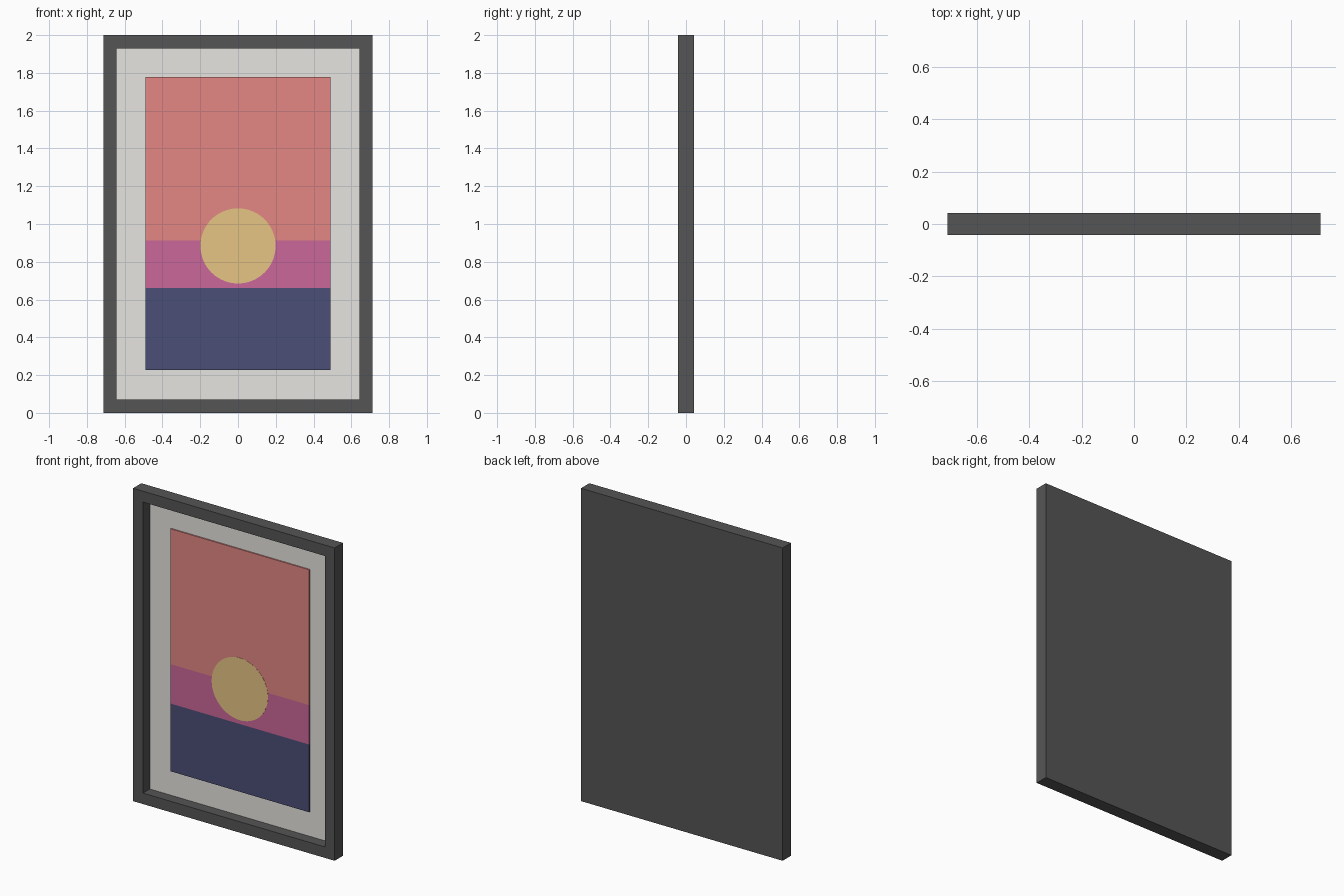
import bpy, bmesh, math
from mathutils import Matrix

if "Cube" in bpy.data.objects:
    bpy.data.objects.remove(bpy.data.objects["Cube"])


def material(name, r, g, b):
    m = bpy.data.materials.new(name)
    lin = [((c / 255 + 0.055) / 1.055) ** 2.4 for c in (r, g, b)]
    m.diffuse_color = (*lin, 1)
    m.use_nodes = True
    m.node_tree.nodes["Principled BSDF"].inputs["Base Color"].default_value = m.diffuse_color
    return m


CHARCOAL = material("charcoal", 85, 85, 85)
OFF_WHITE = material("off_white", 233, 231, 226)
CORAL = material("coral", 227, 135, 132)
MAGENTA = material("magenta", 203, 104, 154)
NAVY = material("navy", 75, 79, 118)
GOLD = material("gold", 231, 197, 133)


def finish(name, bm, *mats):
    me = bpy.data.meshes.new(name)
    bm.to_mesh(me)
    bm.free()
    for m in mats:
        me.materials.append(m)
    ob = bpy.data.objects.new(name, me)
    bpy.context.collection.objects.link(ob)
    return ob


def box(x, y0, y1, z0, z1):
    bm = bmesh.new()
    size = Matrix.Diagonal((2 * x, y1 - y0, z1 - z0, 1))
    place = Matrix.Translation((0, (y0 + y1) / 2, (z0 + z1) / 2))
    bmesh.ops.create_cube(bm, size=1, matrix=place @ size)
    return bm


DEPTH = 0.042    # half thickness of the frame
MAT_Y = 0.027    # front of the recessed mat
ART_Y = 0.019    # front of the picture

# Frame: a slab whose front is inset and pushed back to form the recess
bm = box(0.713, -DEPTH, DEPTH, 0, 2)
bm.normal_update()
front = min(bm.faces, key=lambda f: f.calc_center_median().y)
bmesh.ops.inset_region(bm, faces=[front], thickness=0.07, use_even_offset=True)
recess = bmesh.ops.extrude_discrete_faces(bm, faces=[front])["faces"][0]
bmesh.ops.translate(bm, verts=recess.verts, vec=(0, MAT_Y + DEPTH, 0))
bmesh.ops.recalc_face_normals(bm, faces=bm.faces)
recess.material_index = 1    # recess floor is the mat
finish("frame_and_mat", bm, CHARCOAL, OFF_WHITE)

# Picture: one thin plate cut into horizontal bands, coloured by height
HORIZON, HAZE = 0.66, 0.912
bm = box(0.49, ART_Y, MAT_Y, 0.227, 1.777)
for z in (HORIZON, HAZE):
    bmesh.ops.bisect_plane(bm, geom=bm.verts[:] + bm.edges[:] + bm.faces[:],
                           plane_co=(0, 0, z), plane_no=(0, 0, 1))
for f in bm.faces:
    z = f.calc_center_median().z
    f.material_index = 0 if z < HORIZON else 1 if z < HAZE else 2
finish("picture", bm, NAVY, MAGENTA, CORAL)

# Sun: a very thin disc on the picture
bm = bmesh.new()
bmesh.ops.create_cone(bm, cap_ends=True, segments=64, radius1=0.199, radius2=0.199,
                      depth=0.002, matrix=Matrix.Translation((0, ART_Y, 0.884))
                      @ Matrix.Rotation(math.pi / 2, 4, 'X'))
finish("sun", bm, GOLD)
